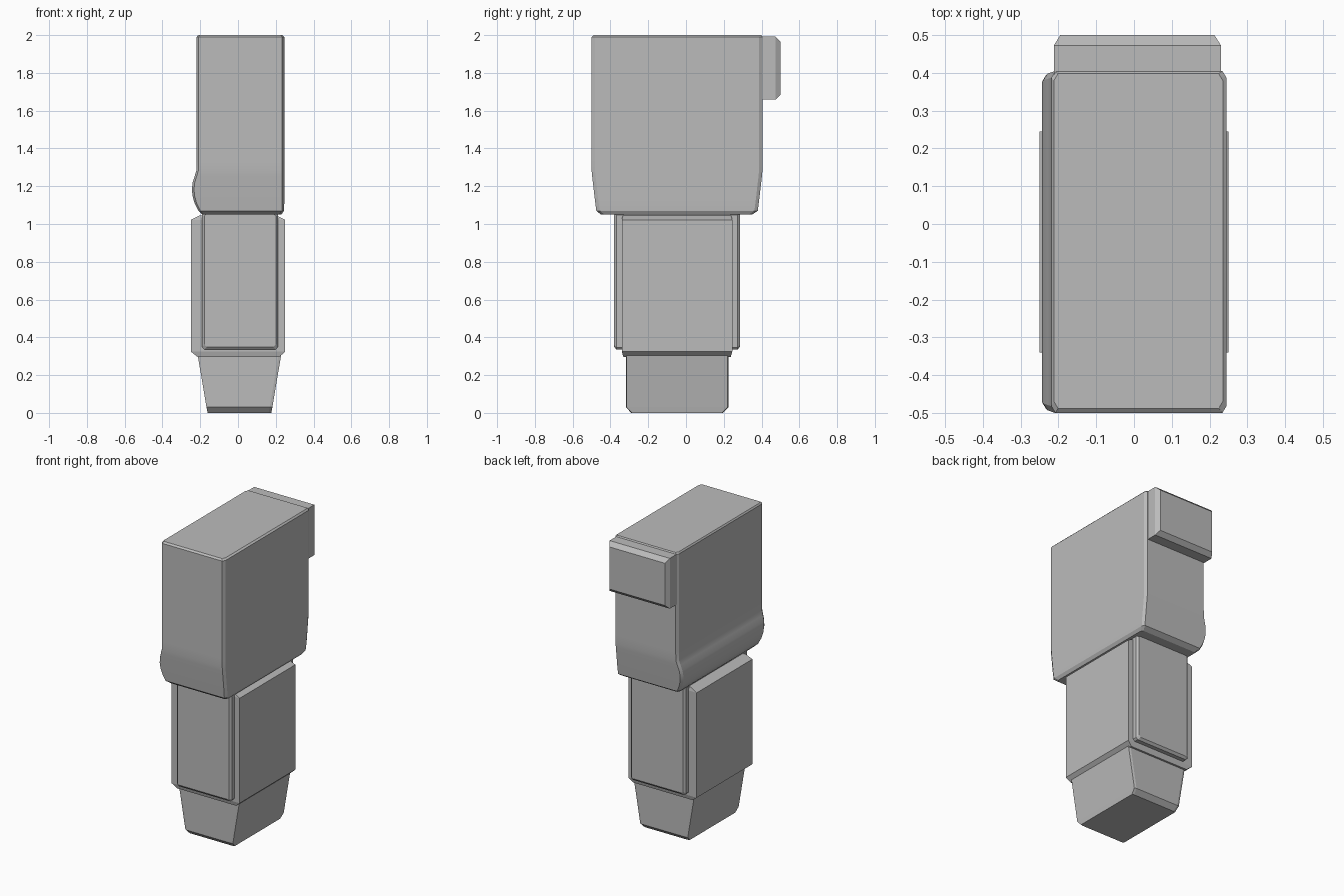
import bpy, bmesh, math

if "Cube" in bpy.data.objects:
    bpy.data.objects.remove(bpy.data.objects["Cube"], do_unlink=True)

grey = bpy.data.materials.new("plain grey")
grey.use_nodes = True
colour = (0.5, 0.5, 0.5, 1)
grey.diffuse_color = colour
grey.node_tree.nodes["Principled BSDF"].inputs["Base Color"].default_value = colour


def loft(name, axis, sections, cu=0.0, cv=0.0, smooth=False):
    """Join rectangles (t, u0, u1, v0, v1) along an axis; cu, cv cut the corners.
    Along z, u and v are x and y; along y they are x and z."""
    bm = bmesh.new()
    rings = []
    for t, u0, u1, v0, v1 in sections:
        if cu:
            pts = [(u0 + cu, v0), (u1 - cu, v0), (u1, v0 + cv), (u1, v1 - cv),
                   (u1 - cu, v1), (u0 + cu, v1), (u0, v1 - cv), (u0, v0 + cv)]
        else:
            pts = [(u0, v0), (u1, v0), (u1, v1), (u0, v1)]
        rings.append([bm.verts.new((u, v, t) if axis == "z" else (u, t, v))
                      for u, v in pts])
    n = len(rings[0])
    for a, b in zip(rings, rings[1:]):
        for i in range(n):
            j = (i + 1) % n
            bm.faces.new((a[i], a[j], b[j], b[i]))
    bm.faces.new(rings[0])
    bm.faces.new(rings[-1])
    bmesh.ops.recalc_face_normals(bm, faces=bm.faces)
    me = bpy.data.meshes.new(name)
    bm.to_mesh(me)
    bm.free()
    me.materials.append(grey)
    ob = bpy.data.objects.new(name, me)
    bpy.context.collection.objects.link(ob)
    if smooth:
        bpy.ops.object.select_all(action="DESELECT")
        ob.select_set(True)
        bpy.context.view_layer.objects.active = ob
        bpy.ops.object.shade_smooth_by_angle(angle=math.radians(25))
    return ob


# Upper block: tapers at the foot, with a rounded bulge along its right side
loft("upper_block", "z", [
    (1.050, -0.190, 0.230, -0.450, 0.350),
    (1.070, -0.210, 0.243, -0.475, 0.380),
    (1.110, -0.230, 0.245, -0.480, 0.385),
    (1.150, -0.241, 0.245, -0.485, 0.390),
    (1.185, -0.244, 0.245, -0.489, 0.394),
    (1.220, -0.240, 0.245, -0.493, 0.398),
    (1.255, -0.229, 0.245, -0.497, 0.402),
    (1.285, -0.220, 0.245, -0.500, 0.405),
    (1.340, -0.219, 0.245, -0.500, 0.405),
    (1.990, -0.219, 0.245, -0.500, 0.405),
    (2.000, -0.212, 0.235, -0.488, 0.398),
], cu=0.011, cv=0.018, smooth=True)

# Block on the back of the upper part
loft("back_block", "y", [
    (0.380, -0.212, 0.230, 1.658, 1.992),
    (0.473, -0.212, 0.230, 1.658, 1.992),
    (0.500, -0.195, 0.213, 1.685, 1.965),
])

# Middle core with bevelled sides
loft("middle_core", "z", [
    (0.297, -0.215, 0.220, -0.332, 0.237),
    (0.325, -0.250, 0.250, -0.340, 0.245),
    (1.022, -0.250, 0.250, -0.340, 0.245),
    (1.045, -0.205, 0.205, -0.335, 0.240),
])

# Neck joining the middle to the upper block
loft("neck", "z", [
    (1.000, -0.185, 0.205, -0.330, 0.235),
    (1.080, -0.185, 0.205, -0.330, 0.235),
])

# Raised plates on the front and back of the middle
for name, base, edge, face in (("front_plate", -0.330, -0.368, -0.381),
                               ("back_plate", 0.235, 0.273, 0.286)):
    loft(name, "y", [
        (base, -0.190, 0.212, 0.335, 1.060),
        (edge, -0.190, 0.212, 0.335, 1.060),
        (face, -0.178, 0.200, 0.350, 1.055),
    ], cu=0.012, cv=0.012)

# Tapered foot with cut lower edges
loft("tapered_foot", "z", [
    (0.000, -0.161, 0.176, -0.290, 0.195),
    (0.030, -0.167, 0.182, -0.318, 0.224),
    (0.310, -0.214, 0.229, -0.318, 0.224),
], cu=0.014, cv=0.004)
